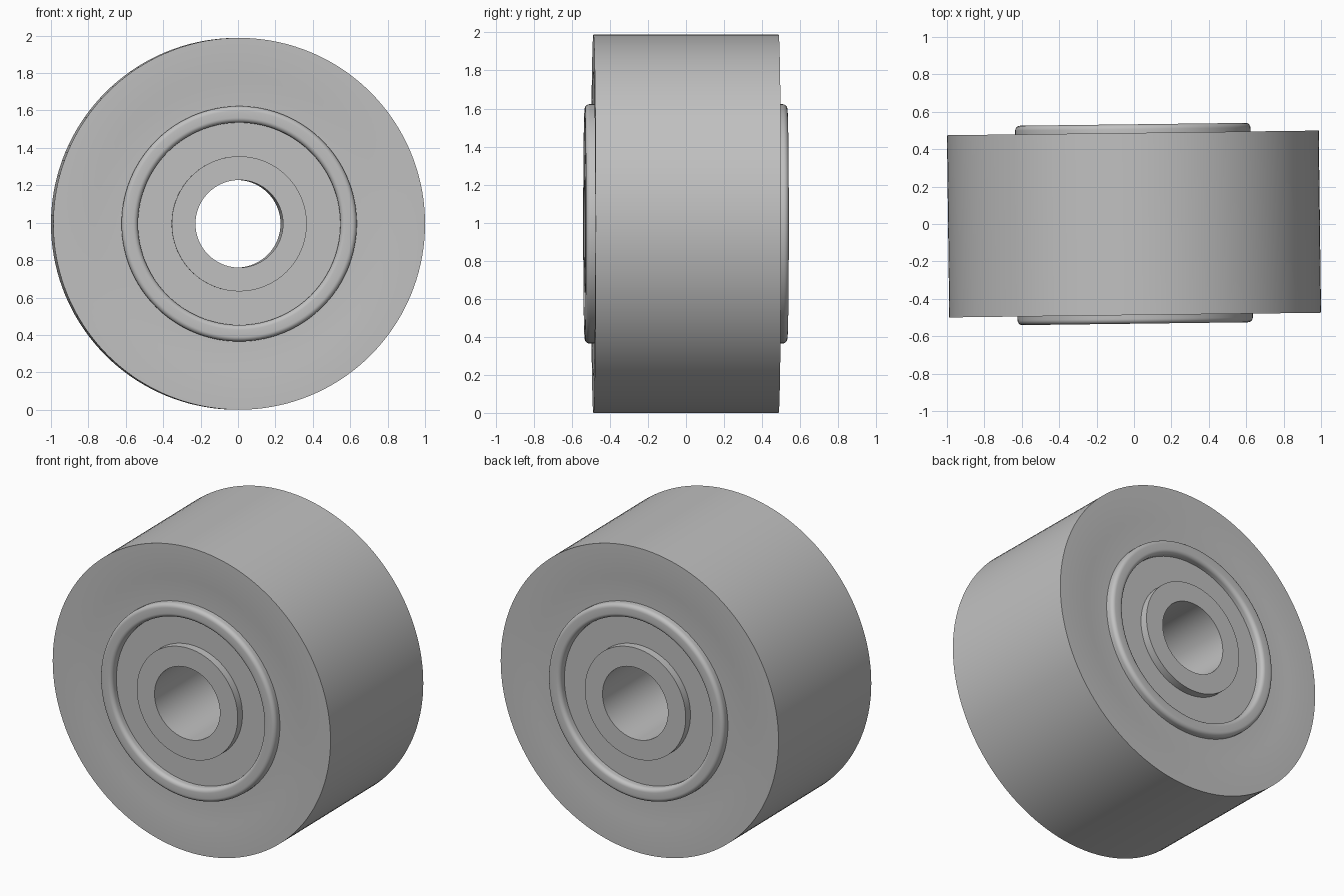
import bpy
import bmesh
from math import sin, cos, pi, radians
from mathutils import Matrix

if "Cube" in bpy.data.objects:
    bpy.data.objects.remove(bpy.data.objects["Cube"], do_unlink=True)

RADIUS = 0.994      # roller radius
FACE = 0.487        # half width of the roller
PROUD = 0.533       # how far the ring and hub reach
YAW = 0.0126        # slight turn about the vertical
SEGMENTS = 144

steel = bpy.data.materials.new("grey_metal")
steel.use_nodes = True
grey = (0.53, 0.53, 0.53, 1)
steel.diffuse_color = grey
steel.node_tree.nodes["Principled BSDF"].inputs["Base Color"].default_value = grey


def lathe(name, profile):
    """Revolve a closed (radius, y) outline about the y axis."""
    bm = bmesh.new()
    rings = []
    for i in range(SEGMENTS):
        a = 2 * pi * i / SEGMENTS
        rings.append([bm.verts.new((r * cos(a), y, r * sin(a))) for r, y in profile])
    for i, ring in enumerate(rings):
        following = rings[(i + 1) % SEGMENTS]
        for j in range(len(profile)):
            k = (j + 1) % len(profile)
            bm.faces.new((ring[j], ring[k], following[k], following[j]))
    bmesh.ops.recalc_face_normals(bm, faces=bm.faces)
    bm.transform(Matrix.Translation((0, 0, RADIUS)) @ Matrix.Rotation(YAW, 4, "Z"))
    mesh = bpy.data.meshes.new(name)
    bm.to_mesh(mesh)
    bm.free()
    mesh.materials.append(steel)
    obj = bpy.data.objects.new(name, mesh)
    bpy.context.collection.objects.link(obj)
    bpy.ops.object.select_all(action="DESELECT")
    obj.select_set(True)
    bpy.context.view_layer.objects.active = obj
    bpy.ops.object.shade_smooth_by_angle(angle=radians(30))
    return obj


def mirrored(half):
    """Close a half outline by reflecting it across y = 0."""
    return half + [(r, -y) for r, y in reversed(half)]


def corner(r, y, radius, start):
    """Quarter-round points about a centre, sweeping a right angle."""
    return [(r + radius * cos(start + t * pi / 12), y + radius * sin(start + t * pi / 12))
            for t in range(7)]


# Roller body with a faint shallow step on each face
lathe("roller_body", mirrored([
    (0.35, FACE - 0.004), (0.58, FACE - 0.004), (0.77, FACE - 0.004),
    (0.80, FACE), (RADIUS, FACE)]))

# Raised rounded seal ring on each face
ROUND = 0.026
outline = ([(0.629, FACE - 0.02)]
           + corner(0.629 - ROUND, PROUD - ROUND, ROUND, 0)
           + corner(0.541 + ROUND, PROUD - ROUND, ROUND, pi / 2)
           + [(0.541, FACE - 0.02)])
for side, label in ((-1, "front"), (1, "back")):
    lathe(label + "_seal_ring", [(r, side * y) for r, y in outline])

# Hub sleeve with the through bore
lathe("hub_sleeve", mirrored([(0.234, PROUD), (0.361, PROUD)]))
